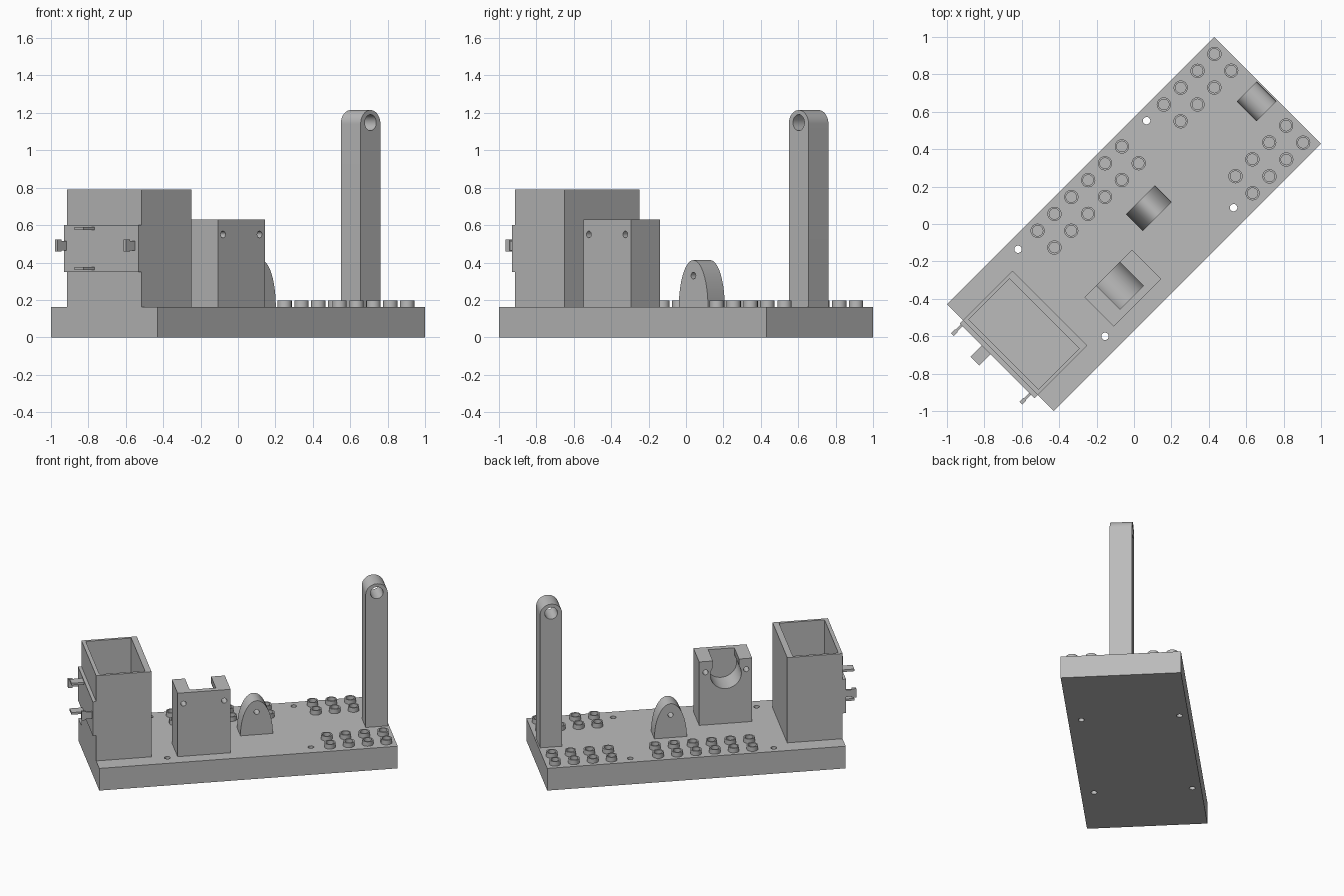
import bpy, bmesh, math
from mathutils import Matrix, Vector

cube = bpy.data.objects.get("Cube")
if cube:
    bpy.data.objects.remove(cube, do_unlink=True)

grey = bpy.data.materials.new("plain grey")
grey.use_nodes = True
COLOUR = (0.5, 0.5, 0.5, 1)
grey.diffuse_color = COLOUR
grey.node_tree.nodes["Principled BSDF"].inputs["Base Color"].default_value = COLOUR

TURN = math.radians(45)   # the whole layout sits diagonally
TOP = 0.163               # top of the base slab


def finish(name, bm):
    bmesh.ops.recalc_face_normals(bm, faces=bm.faces)
    mesh = bpy.data.meshes.new(name)
    bm.to_mesh(mesh)
    bm.free()
    mesh.materials.append(grey)
    ob = bpy.data.objects.new(name, mesh)
    ob.rotation_euler.z = TURN
    bpy.context.collection.objects.link(ob)
    return ob


def box(name, u, v, z):
    bm = bmesh.new()
    size = Matrix.Diagonal((u[1] - u[0], v[1] - v[0], z[1] - z[0], 1))
    mid = Vector((sum(u) / 2, sum(v) / 2, sum(z) / 2))
    bmesh.ops.create_cube(bm, size=1, matrix=Matrix.Translation(mid) @ size)
    return finish(name, bm)


def extrude_profile(name, points, v):
    """Extrude a (u, z) outline across the width v."""
    bm = bmesh.new()
    face = bm.faces.new([bm.verts.new((u, v[0], z)) for u, z in points])
    new = bmesh.ops.extrude_face_region(bm, geom=[face])["geom"]
    verts = [g for g in new if isinstance(g, bmesh.types.BMVert)]
    bmesh.ops.translate(bm, verts=verts, vec=(0, v[1] - v[0], 0))
    return finish(name, bm)


def rod(name, centre, radius, depth, across=False, sides=32):
    bm = bmesh.new()
    spin = Matrix.Rotation(math.pi / 2 if across else 0, 4, 'X')
    bmesh.ops.create_cone(bm, cap_ends=True, segments=sides, radius1=radius, radius2=radius,
                          depth=depth, matrix=Matrix.Translation(centre) @ spin)
    return finish(name, bm)


def activate(ob):
    bpy.ops.object.select_all(action='DESELECT')
    ob.select_set(True)
    bpy.context.view_layer.objects.active = ob


def cut(ob, *cutters):
    bpy.context.view_layer.update()
    activate(ob)
    for c in cutters:
        mod = ob.modifiers.new("cut", 'BOOLEAN')
        mod.operation, mod.solver, mod.object = 'DIFFERENCE', 'EXACT', c
        bpy.ops.object.modifier_apply(modifier=mod.name)
        bpy.data.objects.remove(c, do_unlink=True)


def smooth(ob):
    activate(ob)
    bpy.ops.object.shade_smooth_by_angle(angle=math.radians(35))


def arc(cu, cz, ru, rz, steps=28):
    return [(cu + ru * math.cos(math.pi * i / steps), cz + rz * math.sin(math.pi * i / steps))
            for i in range(steps + 1)]


# Base slab with four screw holes
base = box("base_slab", (-1.011, 1.011), (-0.403, 0.403), (0, TOP))
cut(base, *[rod("hole", (u, v, TOP / 2), 0.02, 0.4, sides=20)
            for u in (-0.534, 0.438) for v in (-0.315, 0.343)])
smooth(base)

# Open bin at one end
bin_box = box("open_bin", (-1.011, -0.636), (-0.283, 0.283), (TOP, 0.79))
cut(bin_box, box("hollow", (-0.985, -0.677), (-0.263, 0.263), (0.19, 1)))

# Mounting panel and its clips on the outer face of the bin
box("clip_panel", (-1.034, -1.011), (-0.283, 0.283), (0.35, 0.6))
for side, v in (("near", -0.25), ("far", 0.268)):
    box(side + "_clip_arm", (-1.08, -1.034), (v - 0.007, v + 0.007), (0.465, 0.515))
    box(side + "_clip_tip", (-1.105, -1.075), (v - 0.01, v + 0.01), (0.458, 0.522))
for side, z in (("lower", 0.367), ("upper", 0.583)):
    box(side + "_prong", (-1.12, -1.034), (0.05, 0.117), (z - 0.008, z + 0.008))

# Cradle block with a round pocket open at the top and rear
cradle = box("cradle_block", (-0.464, -0.105), (-0.311, -0.09), (TOP, 0.63))
cut(cradle,
    rod("pocket", (-0.286, -0.12, 0.525), 0.105, 0.3, True, 48),
    box("slot", (-0.375, -0.198), (-0.27, 0.03), (0.53, 0.8)),
    *[rod("hole", (u, -0.2, 0.55), 0.018, 0.5, True, 20) for u in (-0.424, -0.148)])
smooth(cradle)

# Arched bearing support
arch = extrude_profile("arch_support", arc(0.116, TOP, 0.11, 0.25), (-0.06, 0.067))
cut(arch, rod("hole", (0.116, 0, 0.33), 0.018, 0.5, True, 20))
smooth(arch)

# Tall post with rounded top and eye
post = extrude_profile("tall_post", [(0.852, TOP), (1.002, TOP)] + arc(0.927, 1.14, 0.075, 0.075),
                       (-0.075, 0.075))
cut(post, rod("eye", (0.927, 0, 1.148), 0.043, 0.5, True))
smooth(post)


# Hollow studs in rows of two
def stud(name, u, v):
    bm = bmesh.new()
    rings = []
    for r, z in ((0.038, TOP), (0.038, 0.196), (0.028, 0.196), (0.028, TOP)):
        rings.append([bm.verts.new((u + r * math.cos(a), v + r * math.sin(a), z))
                      for a in (math.tau * i / 24 for i in range(24))])
    for lo, hi in zip(rings, rings[1:] + rings[:1]):
        for i in range(24):
            j = (i + 1) % 24
            bm.faces.new((lo[i], lo[j], hi[j], hi[i]))
    smooth(finish(name, bm))


PITCH = 0.1275
for group, start, count, rows in (("back_stud", 0.947, 4, (0.339, 0.212)),
                                  ("front_stud", 0.947, 4, (-0.203, -0.332)),
                                  ("middle_stud", 0.2475, 6, (0.339, 0.212))):
    for v in rows:
        for i in range(count):
            stud(group, start - i * PITCH, v)
